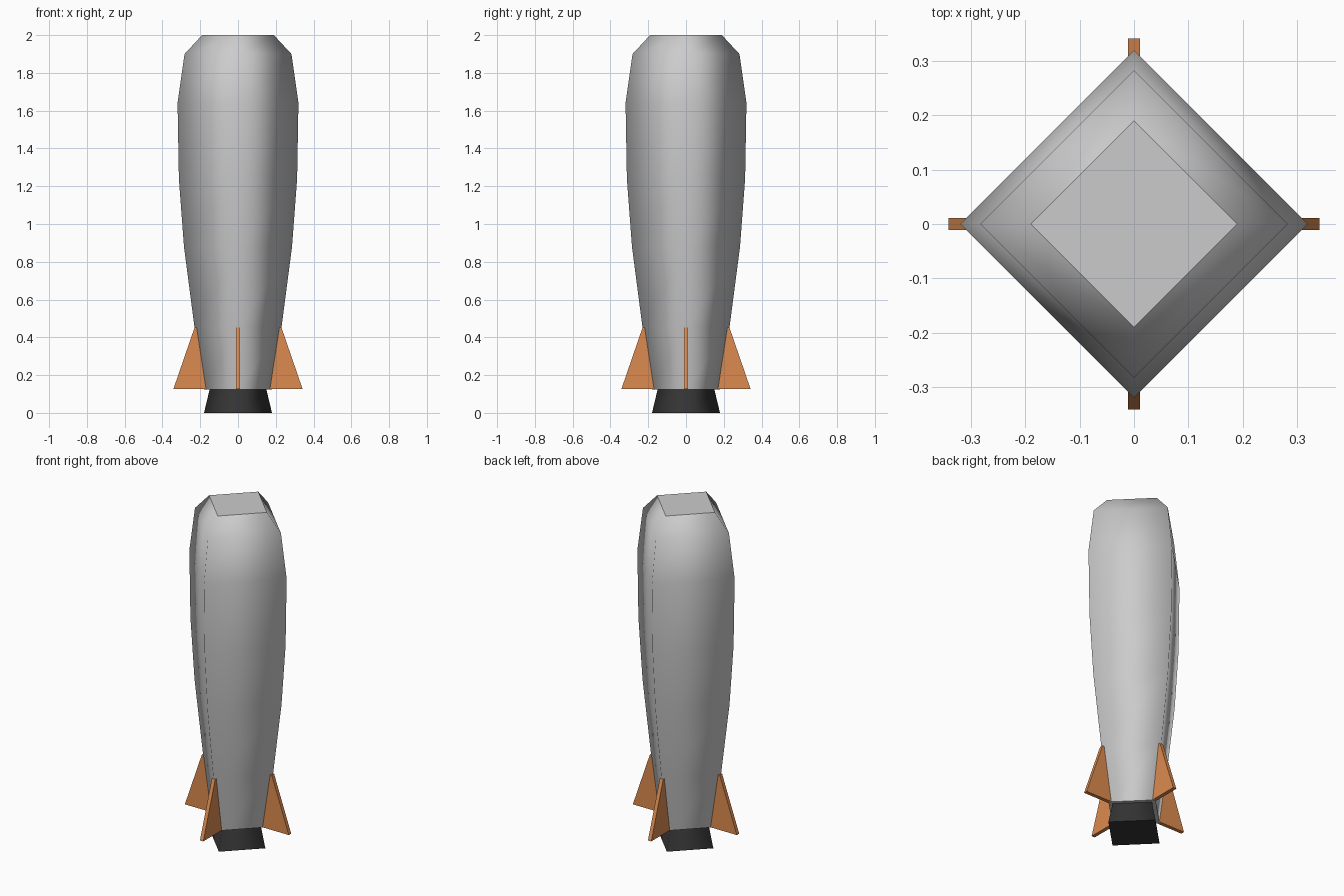
import bpy, bmesh
from math import pi, cos, sin
from mathutils import Matrix

if "Cube" in bpy.data.objects:
    bpy.data.objects.remove(bpy.data.objects["Cube"])


def material(name, rgb):
    m = bpy.data.materials.new(name)
    m.diffuse_color = (*rgb, 1)
    m.use_nodes = True
    m.node_tree.nodes["Principled BSDF"].inputs["Base Color"].default_value = m.diffuse_color
    return m


def finish(name, bm, mat=None):
    bmesh.ops.recalc_face_normals(bm, faces=bm.faces)
    me = bpy.data.meshes.new(name)
    bm.to_mesh(me)
    bm.free()
    if mat:
        me.materials.append(mat)
    ob = bpy.data.objects.new(name, me)
    bpy.context.collection.objects.link(ob)
    return ob


def lathe(name, profile, mat=None, sides=4):
    """Smooth-sided, flat-capped low-poly body from (radius, height) points."""
    bm = bmesh.new()
    rings = [[bm.verts.new((r * cos(2 * pi * i / sides), r * sin(2 * pi * i / sides), z))
              for i in range(sides)] for r, z in profile]
    for a, b in zip(rings, rings[1:]):
        for i in range(sides):
            j = (i + 1) % sides
            bm.faces.new((a[i], a[j], b[j], b[i])).smooth = True
    bm.faces.new(rings[0][::-1])
    bm.faces.new(rings[-1])
    return finish(name, bm, mat)


orange = material("fin_orange", (0.72, 0.26, 0.08))
black = material("nozzle_black", (0.035, 0.035, 0.035))

# Hull: four-sided, corners on the axes
lathe("hull", [(0.18, 0.125), (0.23, 0.45), (0.286, 0.88), (0.313, 1.24),
               (0.32, 1.64), (0.283, 1.90), (0.19, 2.0)])

# Engine nozzle, flaring downwards
lathe("nozzle", [(0.18, 0.0), (0.15, 0.125)], black)

# Fins: one triangular plate per hull corner, root sunk slightly into the hull
FIN = [(0.165, 0.126), (0.342, 0.126), (0.23, 0.452), (0.212, 0.452)]
for k in range(4):
    bm = bmesh.new()
    face = bm.faces.new([bm.verts.new((x, -0.011, z)) for x, z in FIN])
    ext = bmesh.ops.extrude_face_region(bm, geom=[face])
    verts = [v for v in ext["geom"] if isinstance(v, bmesh.types.BMVert)]
    bmesh.ops.translate(bm, verts=verts, vec=(0, 0.022, 0))
    bm.transform(Matrix.Rotation(k * pi / 2, 4, "Z"))
    finish(f"fin_{k + 1}", bm, orange)
